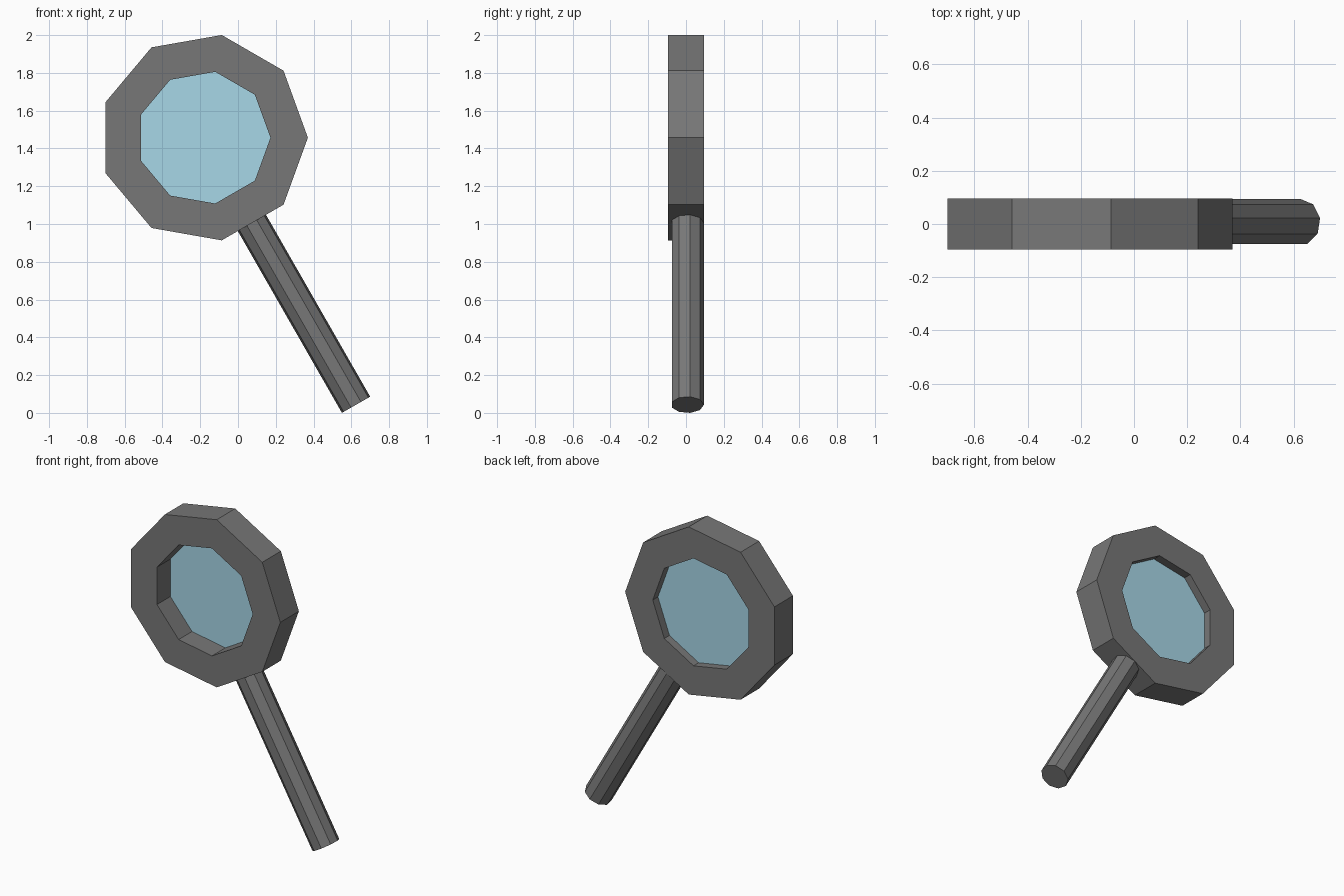
import bpy, bmesh
from math import cos, sin, pi
from mathutils import Vector, Matrix

cube = bpy.data.objects.get("Cube")
if cube:
    bpy.data.objects.remove(cube, do_unlink=True)

SIDES = 9
CENTRE = Vector((-0.182, 0, 1.457))
HALF_DEPTH = 0.095


def material(name, colour):
    m = bpy.data.materials.new(name)
    m.use_nodes = True
    m.diffuse_color = colour
    m.node_tree.nodes["Principled BSDF"].inputs["Base Color"].default_value = colour
    return m


def add_object(name, bm, mat):
    bmesh.ops.recalc_face_normals(bm, faces=bm.faces)
    mesh = bpy.data.meshes.new(name)
    bm.to_mesh(mesh)
    bm.free()
    mesh.materials.append(mat)
    obj = bpy.data.objects.new(name, mesh)
    bpy.context.collection.objects.link(obj)
    return obj


def loop(bm, radius, y):
    """Nine-sided loop around the lens centre, facing the front."""
    angles = [2 * pi * i / SIDES for i in range(SIDES)]
    return [bm.verts.new(CENTRE + Vector((radius * cos(a), y, radius * sin(a))))
            for a in angles]


grey = material("dark grey", (0.185, 0.185, 0.185, 1))
glass = material("pale blue glass", (0.39, 0.68, 0.80, 1))

# Frame: square section swept round nine sides
bm = bmesh.new()
section = [(0.552, -HALF_DEPTH), (0.552, HALF_DEPTH),
           (0.354, HALF_DEPTH), (0.354, -HALF_DEPTH)]
loops = [loop(bm, r, y) for r, y in section]
for k, a in enumerate(loops):
    b = loops[(k + 1) % len(loops)]
    for i in range(SIDES):
        j = (i + 1) % SIDES
        bm.faces.new((a[i], a[j], b[j], b[i]))
add_object("lens_frame", bm, grey)

# Lens: a single flat pane set toward the back
bm = bmesh.new()
bm.faces.new(loop(bm, 0.354, 0.042))
add_object("lens", bm, glass)

# Handle: nine-sided rod with one edge toward the back
top, end = Vector((0.067, 0.007, 1.017)), Vector((0.625, 0.007, 0.043))
axis = (end - top).normalized()
back = Vector((0, 1, 0))
side = back.cross(axis)
turn = Matrix((back, side, axis)).transposed().to_4x4()
bm = bmesh.new()
bmesh.ops.create_cone(bm, cap_ends=True, segments=SIDES, radius1=0.0875,
                      radius2=0.0875, depth=(end - top).length)
# Aim the first rim vertex along the back direction
first = max((v.co.xy.to_3d() for v in bm.verts), key=lambda c: c.x)
spin = Matrix.Rotation(-Vector((1, 0)).angle_signed(first.xy) * -1, 4, 'Z')
bmesh.ops.transform(bm, verts=bm.verts,
                    matrix=Matrix.Translation((top + end) / 2) @ turn @ spin)
add_object("handle", bm, grey)
